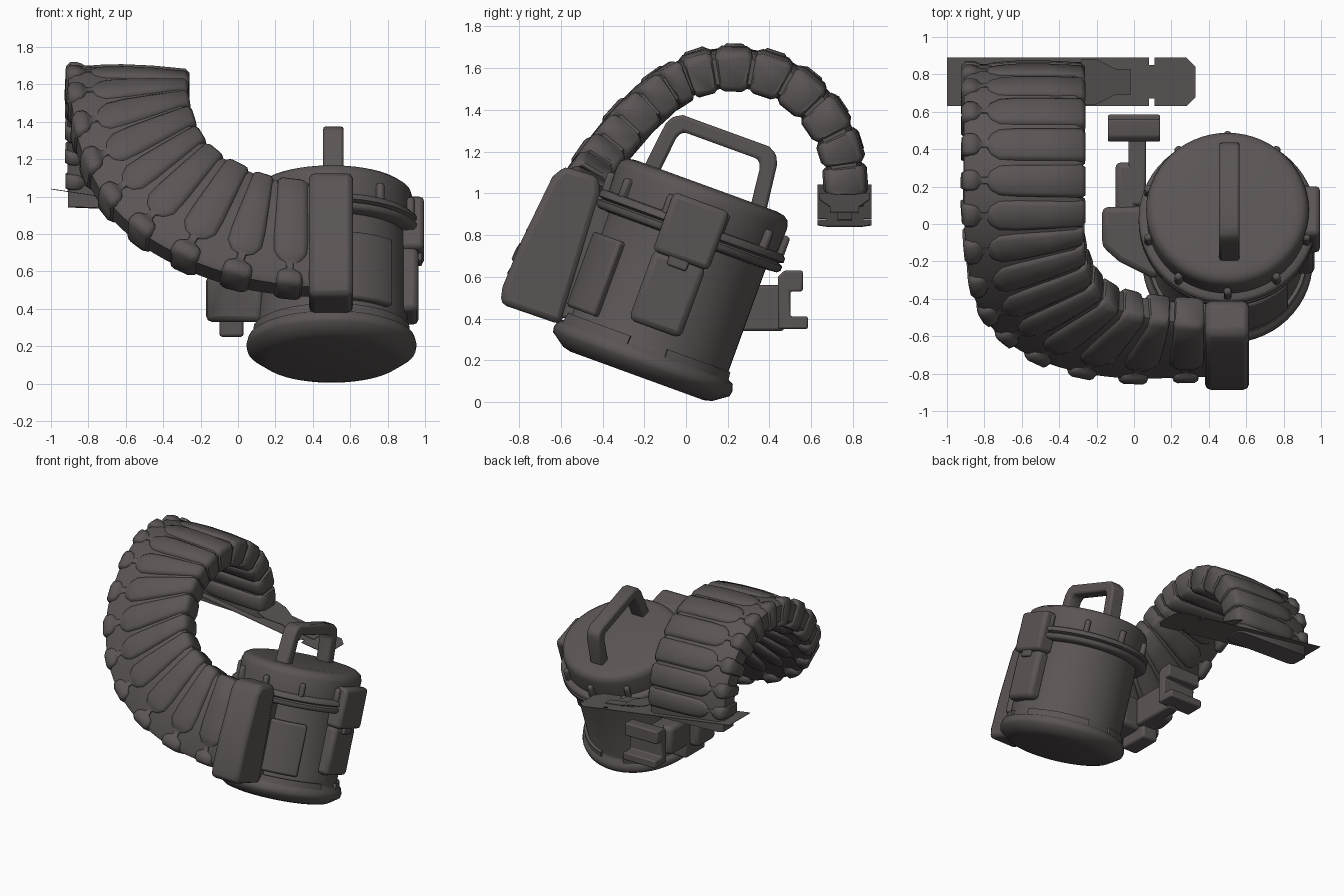
import bpy, bmesh, math
from mathutils import Vector, Matrix

cube = bpy.data.objects.get("Cube")
if cube:
    bpy.data.objects.remove(cube, do_unlink=True)

mat = bpy.data.materials.new("dark warm grey")
mat.use_nodes = True
COLOR = (0.105, 0.09, 0.09, 1)
mat.diffuse_color = COLOR
bsdf = next(n for n in mat.node_tree.nodes if n.type == 'BSDF_PRINCIPLED')
bsdf.inputs["Base Color"].default_value = COLOR
bsdf.inputs["Roughness"].default_value = 0.7

# Tilted frame of the canister, and a frame that stands flat outlines upright
TILT = Matrix.Translation((0.5, -0.235, 0.125)) @ Matrix.Rotation(math.radians(-20), 4, 'X')
WORLD = Matrix.Identity(4)
UPRIGHT = Matrix(((0, 1, 0, 0), (0, 0, 1, 0), (1, 0, 0, 0), (0, 0, 0, 1)))


def finish(name, bm, matrix=WORLD, bevel=0.0):
    bmesh.ops.recalc_face_normals(bm, faces=bm.faces)
    me = bpy.data.meshes.new(name)
    bm.to_mesh(me)
    bm.free()
    me.materials.append(mat)
    ob = bpy.data.objects.new(name, me)
    bpy.context.collection.objects.link(ob)
    ob.matrix_world = matrix
    if bevel:
        mod = ob.modifiers.new("soft edges", 'BEVEL')
        mod.width, mod.segments, mod.limit_method = bevel, 2, 'ANGLE'
    for o in bpy.context.selected_objects:
        o.select_set(False)
    ob.select_set(True)
    bpy.context.view_layer.objects.active = ob
    bpy.ops.object.shade_smooth_by_angle(angle=math.radians(50))


def add_loft(bm, rings):
    """Skin closed rings of equal size and cap both ends."""
    rows = [[bm.verts.new(p) for p in ring] for ring in rings]
    for a, b in zip(rows, rows[1:]):
        for i in range(len(a)):
            j = (i + 1) % len(a)
            bm.faces.new((a[i], a[j], b[j], b[i]))
    bm.faces.new(rows[0][::-1])
    bm.faces.new(rows[-1])


def lathe(name, profile, sides=56):
    bm = bmesh.new()
    turns = [math.tau * i / sides for i in range(sides)]
    add_loft(bm, [[(r * math.cos(a), r * math.sin(a), z) for a in turns] for r, z in profile])
    finish(name, bm, TILT)


def curved_plate(name, middle, spread, section, bevel=0.0):
    """Section in (radius, z) swept part of the way around the canister."""
    bm = bmesh.new()
    arc = [math.radians(middle + spread * k / 4) for k in range(-4, 5)]
    add_loft(bm, [[(r * math.cos(a), r * math.sin(a), z) for r, z in section] for a in arc])
    finish(name, bm, TILT, bevel)


def prism(name, outline, x0, x1, matrix=WORLD, bevel=0.015):
    """Side outline in (y, z), pushed across x."""
    bm = bmesh.new()
    add_loft(bm, [[(x, y, z) for y, z in outline] for x in (x0, x1)])
    finish(name, bm, matrix, bevel)


def box(name, lo, hi, matrix=WORLD, bevel=0.015):
    outline = [(lo[1], lo[2]), (hi[1], lo[2]), (hi[1], hi[2]), (lo[1], hi[2])]
    prism(name, outline, lo[0], hi[0], matrix, bevel)


# Canister body, clamp ring and lid
lathe("canister_body", [(0.34, 0), (0.38, 0.01), (0.45, 0.06), (0.455, 0.085), (0.445, 0.12),
                        (0.415, 0.135), (0.405, 0.16), (0.405, 0.74)])
lathe("clamp_ring", [(0.40, 0.69), (0.46, 0.695), (0.475, 0.71), (0.475, 0.73), (0.455, 0.74),
                     (0.475, 0.75), (0.475, 0.77), (0.46, 0.785), (0.40, 0.79)])
lathe("lid", [(0.43, 0.77), (0.435, 0.91), (0.425, 0.945), (0.40, 0.963), (0.36, 0.97)])
for i in range(10):
    spin = TILT @ Matrix.Rotation(math.tau * (i + 0.5) / 10, 4, 'Z')
    box(f"lid_stud_{i + 1}", (0.41, -0.02, 0.77), (0.465, 0.02, 0.875), spin)

# Raised plates around the foot, and the panel on the front of the body
for i in range(4):
    curved_plate(f"foot_plate_{i + 1}", 45 + 90 * i, 32, [(0.39, 0.1), (0.435, 0.1), (0.425, 0.17), (0.39, 0.17)])
curved_plate("front_panel", -60, 18, [(0.38, 0.2), (0.445, 0.2), (0.445, 0.58), (0.38, 0.58)], 0.015)

# Carry handle
half = [(0.315, 0.93), (0.285, 1.18), (0.265, 1.225), (0.22, 1.25)]
inner = [(0.235, 0.93), (0.212, 1.145), (0.19, 1.175)]
handle = half + [(-y, z) for y, z in half[::-1]]
handle += [(-y, z) for y, z in inner] + inner[::-1]
prism("carry_handle", handle, -0.045, 0.065, TILT)

# Side latch
box("latch_upper", (0.36, -0.135, 0.59), (0.495, 0.15, 0.89), TILT, 0.025)
box("latch_lower", (0.36, -0.13, 0.24), (0.465, 0.135, 0.60), TILT, 0.03)
box("latch_tab", (0.44, -0.05, 0.55), (0.485, 0.05, 0.62), TILT, 0.01)

# Hose connector housing and the neck that joins it to the body
prism("connector_housing", [(-0.89, 0.47), (-0.88, 0.55), (-0.79, 0.77), (-0.64, 1.08), (-0.58, 1.13),
                            (-0.42, 1.08), (-0.41, 1.0), (-0.50, 0.70), (-0.60, 0.37)],
      0.38, 0.615, bevel=0.03)
box("connector_neck", (-0.10, -0.52, 0.14), (0.10, -0.36, 0.75), TILT)

# Segmented belt: rows of (outer edge, inner edge)
ROWS = [((0.50, -0.76, 0.48), (0.50, -0.48, 1.04)), ((0.27, -0.765, 0.49), (0.28, -0.47, 1.06)),
        ((-0.02, -0.775, 0.54), (0.14, -0.455, 1.08)), ((-0.30, -0.745, 0.64), (0.0, -0.43, 1.14)),
        ((-0.54, -0.67, 0.78), (-0.12, -0.38, 1.21)), ((-0.73, -0.55, 0.97), (-0.20, -0.30, 1.30)),
        ((-0.85, -0.39, 1.21), (-0.25, -0.18, 1.42)), ((-0.90, -0.18, 1.44), (-0.27, -0.06, 1.51))]
ROWS += [((-0.92, y, z + 0.015), (-0.265, y, z - 0.01)) for y, z in
         [(0.05, 1.57), (0.25, 1.598), (0.46, 1.545), (0.63, 1.41), (0.735, 1.23), (0.765, 1.05), (0.765, 0.87)]]


def edge(s, side):
    """Smooth point on one belt edge."""
    last = len(ROWS) - 1
    i = max(0, min(int(s), last - 1))
    p = [Vector(ROWS[max(0, min(k, last))][side]) for k in range(i - 1, i + 3)]
    t = s - i
    return 0.5 * (2 * p[1] + (p[2] - p[0]) * t + (2 * p[0] - 5 * p[1] + 4 * p[2] - p[3]) * t ** 2
                  + (3 * p[1] - p[0] - 3 * p[2] + p[3]) * t ** 3)


def belt(s, u, h):
    """Point at length s, u from inner to outer edge, h off the middle surface."""
    here = edge(s, 1).lerp(edge(s, 0), u)
    ahead = edge(s + 0.02, 1).lerp(edge(s + 0.02, 0), u)
    normal = (ahead - here).cross(edge(s, 0) - edge(s, 1)).normalized()
    return here + normal * h


def mirrored(half_section):
    return half_section + [(a, -b) for a, b in half_section[::-1]]


bm = bmesh.new()
SECTION = mirrored([(0.015, 0.06), (0.08, 0.085), (0.93, 0.085), (0.985, 0.06)])
add_loft(bm, [[belt(0.2 + k * 0.2, u, h) for u, h in SECTION] for k in range(68)])
finish("belt_core", bm)

# Pads narrow to a neck, then a knob: (u, half length, half thickness)
PAD = [(-0.005, 0.36, 0.075), (0.03, 0.43, 0.098), (0.3, 0.42, 0.107), (0.55, 0.42, 0.107), (0.70, 0.40, 0.10),
       (0.77, 0.27, 0.095), (0.80, 0.11, 0.09), (0.85, 0.11, 0.09), (0.88, 0.24, 0.10),
       (0.91, 0.28, 0.106), (0.97, 0.28, 0.106), (1.005, 0.22, 0.08)]
PAD_SECTION = mirrored([(-1, 0.6), (-0.9, 0.88), (-0.65, 1), (0.65, 1), (0.9, 0.88), (1, 0.6)])
stations = [(i, 1.0) for i in range(1, 5)] + [(4.9 + 0.8 * i, 0.9) for i in range(11)]
for n, (s, scale) in enumerate(stations):
    bm = bmesh.new()
    add_loft(bm, [[belt(s + a * w * scale, u, b * h) for a, b in PAD_SECTION] for u, w, h in PAD])
    finish(f"belt_pad_{n + 1}", bm)

# Thin sloping strap plate at the belt end, with a folded buckle
slope = Matrix(((1, 0, 0, 0), (0, 1, 0, 0.76), (-0.15, 0, 1, 0.89), (0, 0, 0, 1)))
side = [(-1.0, 0.13), (0.08, 0.13), (0.08, 0.09), (0.11, 0.09), (0.11, 0.13), (0.28, 0.13), (0.33, 0.08)]


def plate(name, outline, z0, z1, lean=0.0):
    bm = bmesh.new()
    add_loft(bm, [[slope @ Vector((x, y, z + lean * x)) for x, y in outline] for z in (z0, z1)])
    finish(name, bm)


plate("strap_plate", mirrored(side), -0.002, 0.002)
plate("strap_slot", mirrored([(-0.10, 0.035), (0.15, 0.035)]), 0.002, 0.006)
plate("strap_buckle", mirrored([(-0.28, 0.12), (-0.20, 0.12), (-0.10, 0.07), (-0.02, 0.07)]), 0.008, 0.013, -0.2)

# Mount on the far side of the canister
prism("mount_pod", [(-0.17, 0.09), (-0.17, -0.12), (-0.08, -0.20), (0.12, -0.30), (0.20, -0.10), (0.18, 0.10)],
      0.33, 0.58, UPRIGHT, 0.03)
box("mount_block", (-0.10, -0.10, 0.25), (0.03, 0.14, 0.43))
box("mount_plate", (-0.10, -0.02, 0.34), (0.02, 0.33, 0.56), bevel=0.03)
box("mount_arm", (-0.03, 0.10, 0.34), (0.065, 0.47, 0.56))
prism("mount_bracket", [(0.44, 0.35), (0.585, 0.35), (0.585, 0.41), (0.50, 0.41), (0.50, 0.53),
                        (0.56, 0.53), (0.56, 0.63), (0.47, 0.63), (0.44, 0.60)], -0.14, 0.14, bevel=0.01)
